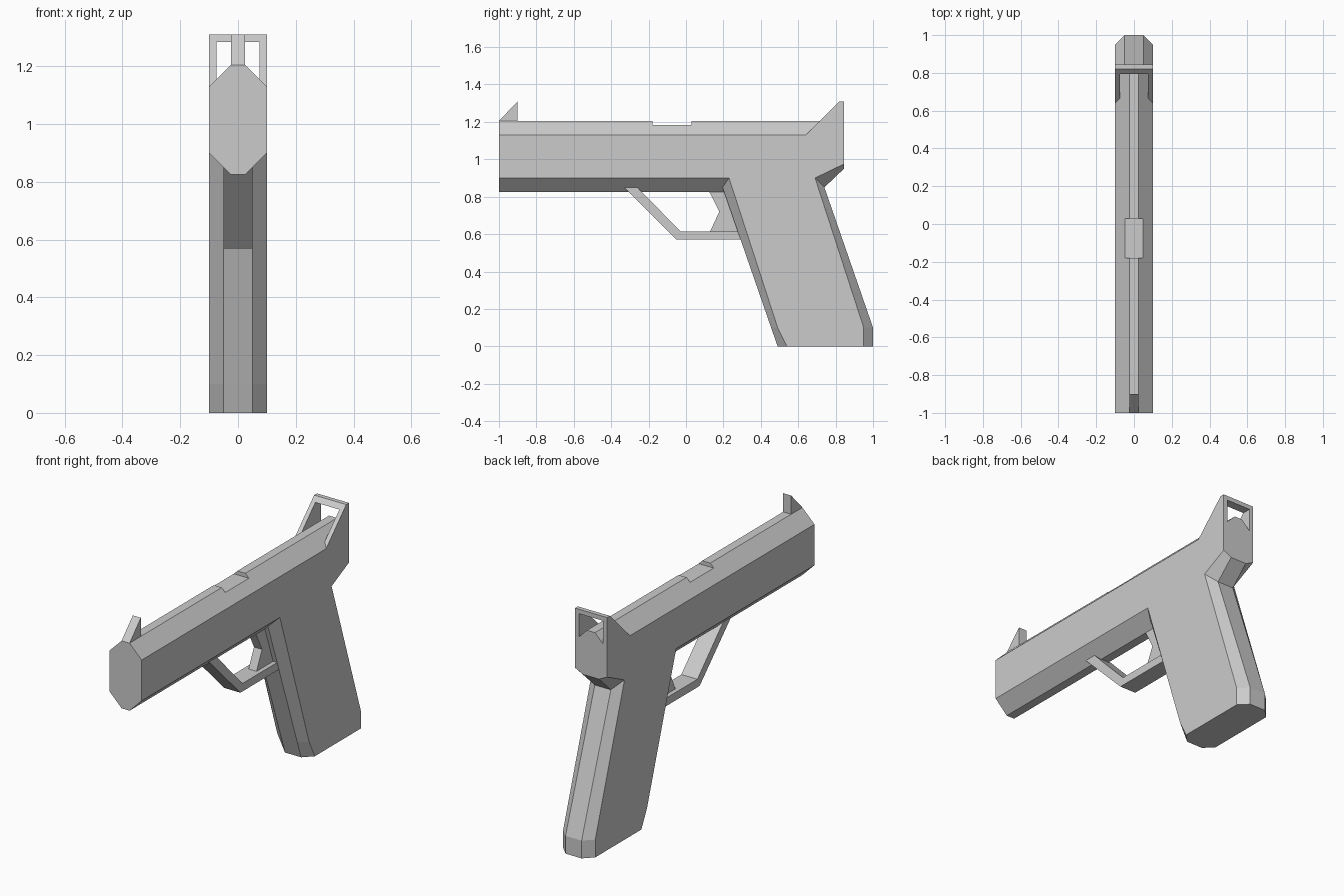
import bpy, bmesh

if "Cube" in bpy.data.objects:
    bpy.data.objects.remove(bpy.data.objects["Cube"])


def make_object(name, bm):
    bmesh.ops.recalc_face_normals(bm, faces=bm.faces)
    mesh = bpy.data.meshes.new(name)
    bm.to_mesh(mesh)
    bm.free()
    obj = bpy.data.objects.new(name, mesh)
    bpy.context.collection.objects.link(obj)
    return obj


def loft(name, half_rings):
    """Each ring is half of a left-right symmetric section, mirrored in x."""
    bm = bmesh.new()
    rings = []
    for half in half_rings:
        full = list(half) + [(-x, y, z) for x, y, z in reversed(half)]
        rings.append([bm.verts.new(p) for p in full])
    for a, b in zip(rings, rings[1:]):
        for i in range(len(a)):
            j = (i + 1) % len(a)
            bm.faces.new((a[i], a[j], b[j], b[i]))
    bm.faces.new(rings[0])
    bm.faces.new(rings[-1])
    return make_object(name, bm)


def plate(name, profile, x0, x1):
    """Extrude a (y, z) side profile from x0 to x1."""
    bm = bmesh.new()
    face = bm.faces.new([bm.verts.new((x0, y, z)) for y, z in profile])
    ext = bmesh.ops.extrude_face_region(bm, geom=[face])
    moved = [v for v in ext["geom"] if isinstance(v, bmesh.types.BMVert)]
    bmesh.ops.translate(bm, verts=moved, vec=(x1 - x0, 0, 0))
    return make_object(name, bm)


# Slide: octagonal bar, tapering into the overhanging tail at the back
def octagon(y):
    return [(0.025, y, 0.825), (0.1, y, 0.9), (0.1, y, 1.13), (0.025, y, 1.205)]


REAR = 0.845
slide = loft("slide", [
    octagon(-1.0),
    octagon(0.4),
    [(0.05, 0.74, 0.85), (0.1, 0.69, 0.9), (0.1, 0.69, 1.13), (0.025, 0.69, 1.205)],
    [(0.05, REAR, 0.95), (0.1, REAR, 0.975), (0.1, REAR, 1.13), (0.025, REAR, 1.205)],
])

# Shallow notch across the slide top
cutter = plate("notch_cutter", [(-0.18, 1.183), (0.03, 1.183), (0.03, 1.3), (-0.18, 1.3)], -0.2, 0.2)
cutter.hide_render = True
cutter.hide_set(True)
cut = slide.modifiers.new("notch", 'BOOLEAN')
cut.operation = 'DIFFERENCE'
cut.solver = 'EXACT'
cut.object = cutter

# Grip: slanted, with chamfered front and back edges
grip_sections = [
    [(0.49, 0.0), (0.54, 0.0), (0.95, 0.0), (1.0, 0.0)],
    [(0.455, 0.1), (0.49, 0.1), (0.95, 0.1), (1.0, 0.1)],
    [(0.195, 0.85), (0.23, 0.9), (0.69, 0.9), (0.74, 0.85)],
]
loft("grip", [[(x, y, z) for x, (y, z) in zip((0.05, 0.1, 0.1, 0.05), s)] for s in grip_sections])

# Trigger guard and trigger
plate("trigger_guard", [(-0.33, 0.85), (-0.05, 0.57), (0.34, 0.57), (0.34, 0.615),
                        (-0.03, 0.615), (-0.26, 0.85)], -0.05, 0.05)
plate("trigger", [(0.125, 0.84), (0.125, 0.825), (0.178, 0.72), (0.127, 0.61),
                  (0.33, 0.61), (0.25, 0.84)], -0.025, 0.025)

# Front sight
plate("front_sight", [(-1.0, 1.205), (-0.9, 1.31), (-0.9, 1.205)], -0.025, 0.025)

# Rear sight: two sloped side walls joined by a top bar
for side, s in (("left", -1), ("right", 1)):
    plate("rear_sight_wall_" + side,
          [(0.64, 1.13), (0.82, 1.31), (REAR, 1.31), (REAR, 1.13)], s * 0.075, s * 0.1)
plate("rear_sight_bar", [(0.795, 1.285), (0.82, 1.31), (REAR, 1.31), (REAR, 1.285)], -0.075, 0.075)
